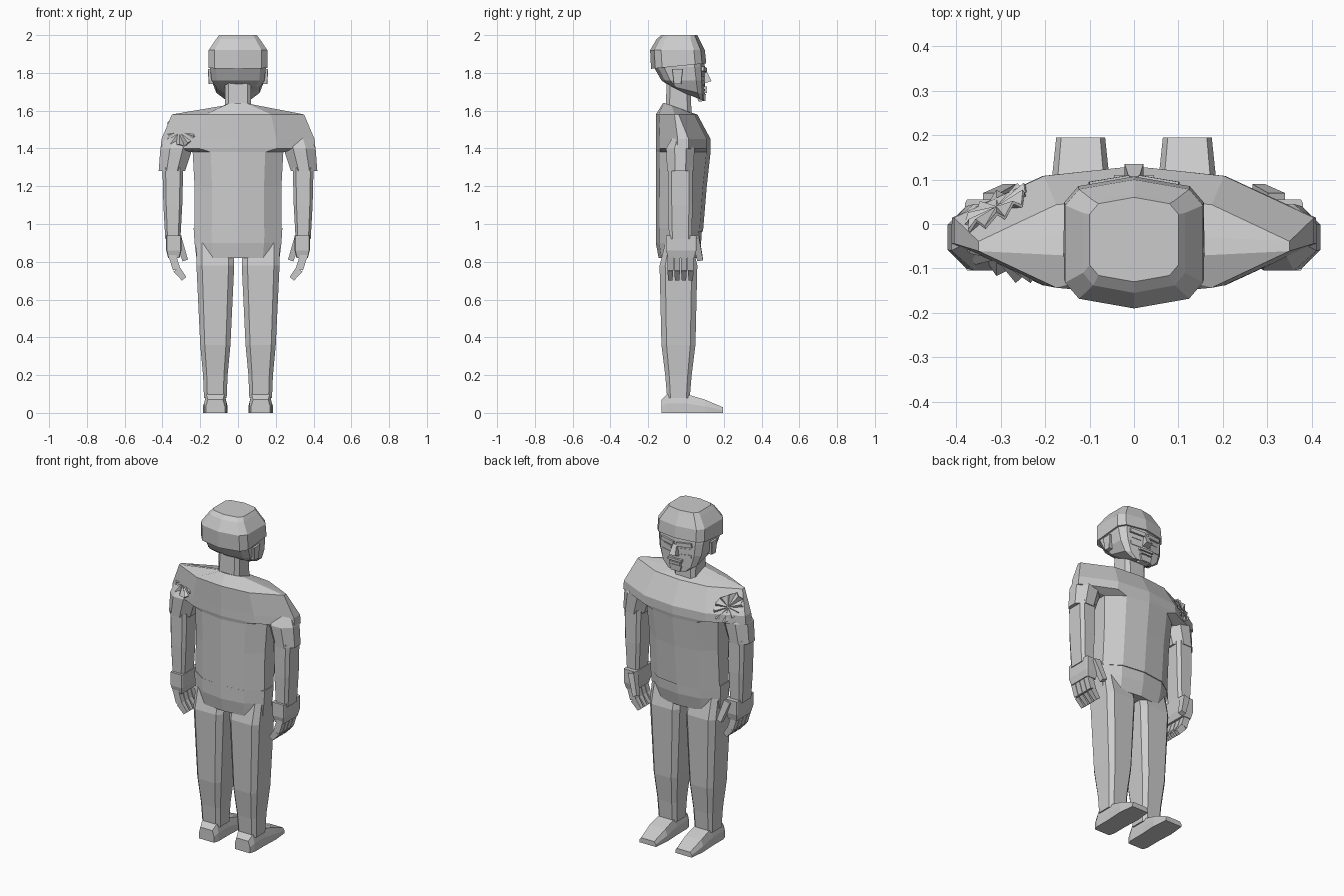
import bpy, bmesh, random
from math import cos, sin, tau
from mathutils import Vector

cube = bpy.data.objects.get("Cube")
if cube:
    bpy.data.objects.remove(cube, do_unlink=True)

grey = bpy.data.materials.new("plain grey")
grey.use_nodes = True
shade = (0.6, 0.6, 0.6, 1)
grey.diffuse_color = shade
grey.node_tree.nodes["Principled BSDF"].inputs["Base Color"].default_value = shade


def finish(name, bm):
    """Turn a bmesh into a flat shaded object."""
    bmesh.ops.recalc_face_normals(bm, faces=bm.faces)
    mesh = bpy.data.meshes.new(name)
    bm.to_mesh(mesh)
    bm.free()
    mesh.materials.append(grey)
    obj = bpy.data.objects.new(name, mesh)
    bpy.context.collection.objects.link(obj)
    return obj


def loft(name, rings, side=1):
    """Skin a list of equal-length point rings and cap both ends."""
    bm = bmesh.new()
    rows = [[bm.verts.new((side * x, y, z)) for x, y, z in ring] for ring in rings]
    for low, high in zip(rows, rows[1:]):
        for i in range(len(low)):
            bm.faces.new((low[i - 1], low[i], high[i], high[i - 1]))
    bm.faces.new(rows[0])
    bm.faces.new(rows[-1])
    return finish(name, bm)


def body_ring(z, width, front, back=-0.16, tilt=0, corner=0.6, flank=0.35):
    """Symmetric ten-sided ring with slanted corners and a flat side panel."""
    middle, depth = (front + back) / 2, (front - back) / 2
    half = [(width * corner, depth * 0.85), (width, depth * flank),
            (width, -depth * flank), (width * corner, -depth * 0.85)]
    outline = [(0, depth)] + half + [(0, -depth)] + [(-x, y) for x, y in reversed(half)]
    return [(x, middle + y, z + tilt * (middle + y)) for x, y in outline]


def skull_ring(z, width, front, back, tilt=0):
    """Boxier ring for the head."""
    return body_ring(z, width, front, back, tilt, corner=0.8, flank=0.6)


def limb(name, x, y, sections, side=1, lean=0, flat=0.7):
    """Chamfered column; each section gives height, half width and half depth."""
    base = sections[0][0]
    corners = [(1, -flat), (1, flat), (flat, 1), (-flat, 1),
               (-1, flat), (-1, -flat), (-flat, -1), (flat, -1)]
    loft(name, [[(x + lean * (z - base) + a * w, y + b * d, z) for a, b in corners]
                for z, w, d in sections], side)


def bar(name, start, step, width, depth, side=1, taper=1):
    """Tapered four-sided bar from a start point along a step."""
    start, step = Vector(start), Vector(step)
    across = step.cross(Vector((0, 1, 0))).normalized() * width
    along = step.cross(across).normalized() * depth
    rings = [[start + step * t + (across * i + along * j) * scale
              for i, j in ((1, 1), (1, -1), (-1, -1), (-1, 1))]
             for t, scale in ((0, 1), (1, taper))]
    loft(name, rings, side)


# Shirt: straight trunk, shoulders flaring out above the armpits, slanted collar
trunk = [body_ring(z, width, front) for z, width, front in
         ((0.96, 0.23, 0.09), (1.2, 0.23, 0.11), (1.38, 0.24, 0.13))]
shoulders = [body_ring(z, width, front, corner=0.5, flank=flank)
             for z, width, front, flank in
             ((1.4, 0.41, 0.13, 0.2), (1.45, 0.405, 0.13, 0.2), (1.58, 0.35, 0.06, 0.1))]
collar = body_ring(1.6, 0.08, 0.02, back=-0.12, tilt=-0.35)
loft("shirt", trunk + shoulders + [collar])

# Trousers
loft("hips", [body_ring(0.82, 0.22, 0.06, back=-0.145),
              body_ring(0.9, 0.23, 0.08),
              body_ring(0.98, 0.235, 0.085)])

for side, label in ((1, "left"), (-1, "right")):
    limb(label + "_leg", 0.12, -0.04, [(0.08, 0.06, 0.06), (0.2, 0.065, 0.07),
                                       (0.36, 0.08, 0.09), (0.78, 0.1, 0.1),
                                       (0.9, 0.1, 0.07)], side)

    # Shoe, lofted from heel to toe
    sole = ((-1, 0), (1, 0), (1, 0.5), (0.8, 1), (-0.8, 1), (-1, 0.5))
    loft(label + "_shoe",
         [[(0.12 + a * width, y, b * height) for a, b in sole]
          for y, width, height in ((-0.13, 0.05, 0.07), (-0.1, 0.06, 0.1), (0, 0.06, 0.1),
                                   (0.1, 0.065, 0.07), (0.195, 0.055, 0.03))], side)

    # Sleeve and arm
    limb(label + "_sleeve", 0.35, -0.03, [(1.28, 0.07, 0.07), (1.4, 0.085, 0.075),
                                          (1.46, 0.07, 0.04)], side, lean=-0.2, flat=0.4)
    limb(label + "_arm", 0.345, -0.03, [(0.92, 0.04, 0.06), (1.1, 0.05, 0.065),
                                        (1.3, 0.055, 0.065)], side)

    # Hand with a thumb and four curled fingers
    limb(label + "_palm", 0.34, -0.025, [(0.82, 0.03, 0.07), (0.86, 0.04, 0.08),
                                         (0.94, 0.04, 0.08)], side, flat=0.9)
    bar(label + "_thumb", (0.32, 0.05, 0.93), (-0.04, 0.025, -0.12), 0.02, 0.02, side, 0.75)
    for finger in range(4):
        knuckle = Vector((0.35, 0.036 * finger - 0.083, 0.84))
        bend = Vector((-0.025, 0, -0.08))
        bar(label + "_finger_base", knuckle, bend, 0.02, 0.016, side)
        bar(label + "_finger_tip", knuckle + bend, (-0.04, 0, -0.05), 0.02, 0.015, side, 0.75)

    # Ear, brow, eye and cheek
    limb(label + "_ear", 0.14, -0.045, [(1.74, 0.015, 0.02), (1.82, 0.02, 0.03)],
         side, flat=0.9)
    outward = Vector((0.06, -0.01, 0.005))
    bar(label + "_brow", (0.01, 0.1, 1.815), outward * 1.5, 0.012, 0.01, side)
    bar(label + "_eye", (0.03, 0.092, 1.785), outward, 0.008, 0.006, side)
    bar(label + "_cheek", (0.035, 0.09, 1.745), outward, 0.012, 0.008, side)

# Neck and head, with the jaw line rising towards the back
limb("neck", 0, -0.04, [(1.58, 0.07, 0.07), (1.78, 0.07, 0.06)])
loft("head", [skull_ring(1.69, 0.07, 0.1, -0.03, tilt=-0.4),
              skull_ring(1.71, 0.115, 0.1, -0.09, tilt=-0.25),
              skull_ring(1.76, 0.14, 0.1, -0.13),
              skull_ring(1.83, 0.148, 0.1, -0.17),
              skull_ring(1.93, 0.14, 0.09, -0.16)])

# Close-cropped hair with an overhanging lower edge
loft("hair", [skull_ring(1.84, 0.157, 0.107, -0.185, tilt=0.1),
              skull_ring(1.92, 0.155, 0.1, -0.19),
              skull_ring(1.98, 0.115, 0.07, -0.155),
              skull_ring(2, 0.1, 0.06, -0.13)])

# Nose, mouth and chin beard
bar("nose", (0, 0.095, 1.81), (0, 0.02, -0.06), 0.012, 0.012, taper=1.75)
for name, height, reach in (("upper_lip", 1.72, 0.045), ("lower_lip", 1.7, 0.035)):
    bar(name, (-reach, 0.1, height), (2 * reach, 0, 0), 0.007, 0.01)
bar("chin_beard", (0, 0.08, 1.685), (0, 0.005, -0.035), 0.04, 0.025, taper=0.75)

# Torn cloth on one shoulder: pleats radiating to a ragged rim
random.seed(4)
spokes = 20
for name, facing, depth in (("torn_front", 1, 0.04), ("torn_back", -1, -0.08)):
    bm = bmesh.new()
    centre = Vector((-0.31, depth, 1.49))
    hub = bm.verts.new(centre)
    rim = []
    for n in range(spokes):
        angle = tau * n / spokes
        reach = random.uniform(0.06, 0.085)
        fold = 0.012 if n % 2 else -0.01
        slope = 0.035 * cos(angle) - 0.025 * sin(angle)
        spoke = Vector((reach * cos(angle), facing * (slope + fold), reach * sin(angle)))
        rim.append(bm.verts.new(centre + spoke))
    for n in range(spokes):
        bm.faces.new((hub, rim[n - 1], rim[n]))
    thickness = finish(name, bm).modifiers.new("cloth thickness", "SOLIDIFY")
    thickness.thickness = 0.008
